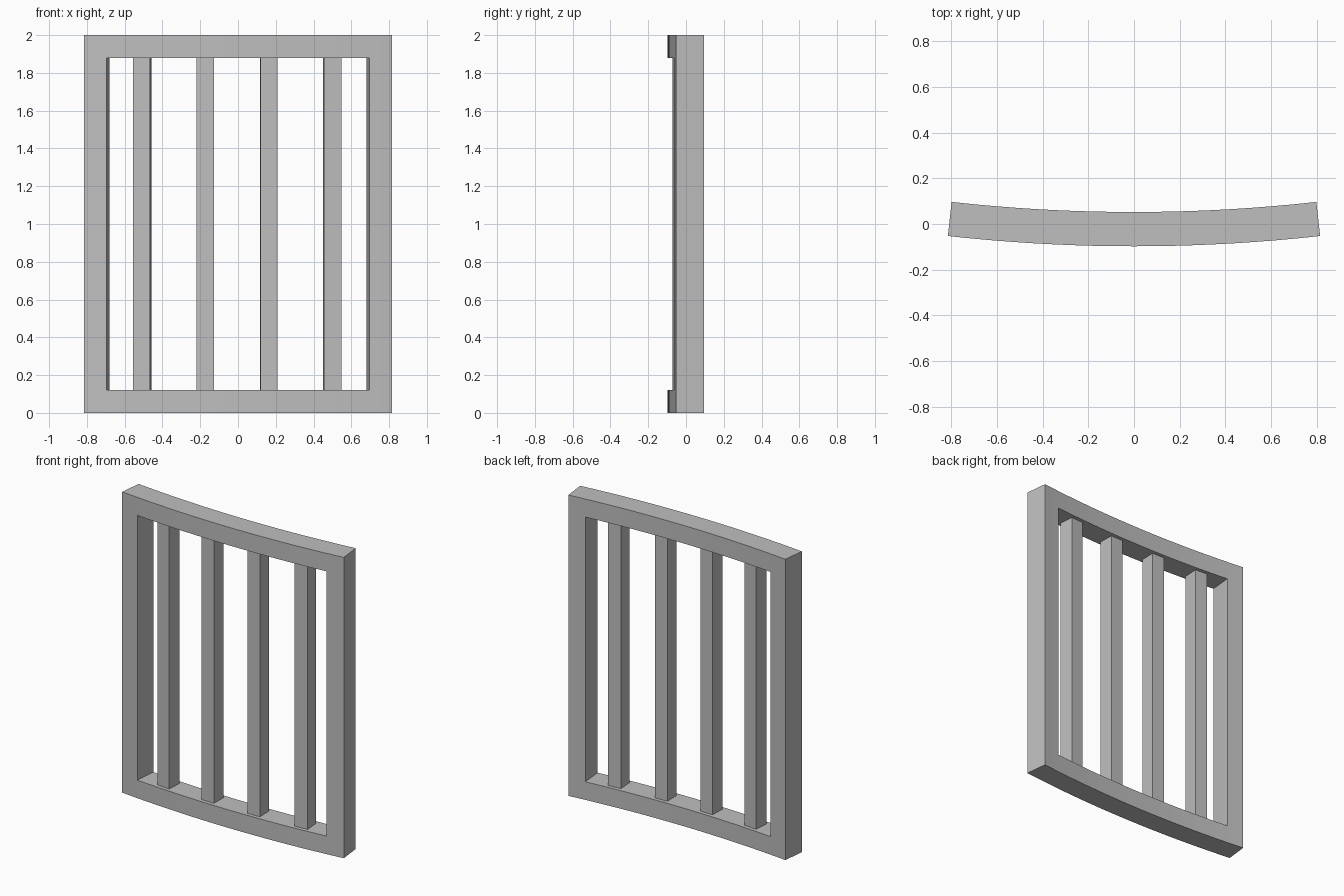
import bpy, bmesh, math

if "Cube" in bpy.data.objects:
    bpy.data.objects.remove(bpy.data.objects["Cube"])

R = 7.4            # radius of the front face, curving towards +y
FRONT = -0.0975    # y of the front face at the middle
DEPTH = 0.15
HALF = 0.815       # half width at the front
STILE = 0.12
RAIL = 0.12
HEIGHT = 2.0

grey = bpy.data.materials.new("plain grey")
grey.diffuse_color = (0.52, 0.52, 0.52, 1)
grey.use_nodes = True
grey.node_tree.nodes["Principled BSDF"].inputs["Base Color"].default_value = grey.diffuse_color


def arc_point(x, d):
    """Point reached from front position x, at depth d behind the front."""
    a = math.asin(x / R)
    return (R - d) * math.sin(a), FRONT + R - (R - d) * math.cos(a)


def arc_block(name, x0, x1, d0, d1, z0, z1, segments=1):
    """Block following the curve of the panel."""
    xs = [x0 + (x1 - x0) * i / segments for i in range(segments + 1)]
    outline = [arc_point(x, d0) for x in xs] + [arc_point(x, d1) for x in reversed(xs)]
    bm = bmesh.new()
    base = bm.faces.new([bm.verts.new((x, y, z0)) for x, y in outline])
    top = bmesh.ops.extrude_face_region(bm, geom=[base])["geom"]
    verts = [g for g in top if isinstance(g, bmesh.types.BMVert)]
    bmesh.ops.translate(bm, verts=verts, vec=(0, 0, z1 - z0))
    bmesh.ops.recalc_face_normals(bm, faces=bm.faces)
    mesh = bpy.data.meshes.new(name)
    bm.to_mesh(mesh)
    bm.free()
    mesh.materials.append(grey)
    obj = bpy.data.objects.new(name, mesh)
    bpy.context.collection.objects.link(obj)
    return obj


# Side stiles, full height
inner = HALF - STILE
arc_block("left_stile", -HALF, -inner, 0, DEPTH, 0, HEIGHT, 2)
arc_block("right_stile", inner, HALF, 0, DEPTH, 0, HEIGHT, 2)

# Curved rails between the stiles
arc_block("bottom_rail", -inner, inner, 0, DEPTH, 0, RAIL, 16)
arc_block("top_rail", -inner, inner, 0, DEPTH, HEIGHT - RAIL, HEIGHT, 16)

# Upright bars, turned to follow the curve
for i in range(4):
    x = -0.513 + 0.339 * i
    arc_block(f"bar_{i + 1}", x - 0.046, x + 0.046, 0.025, 0.125, RAIL, HEIGHT - RAIL)
